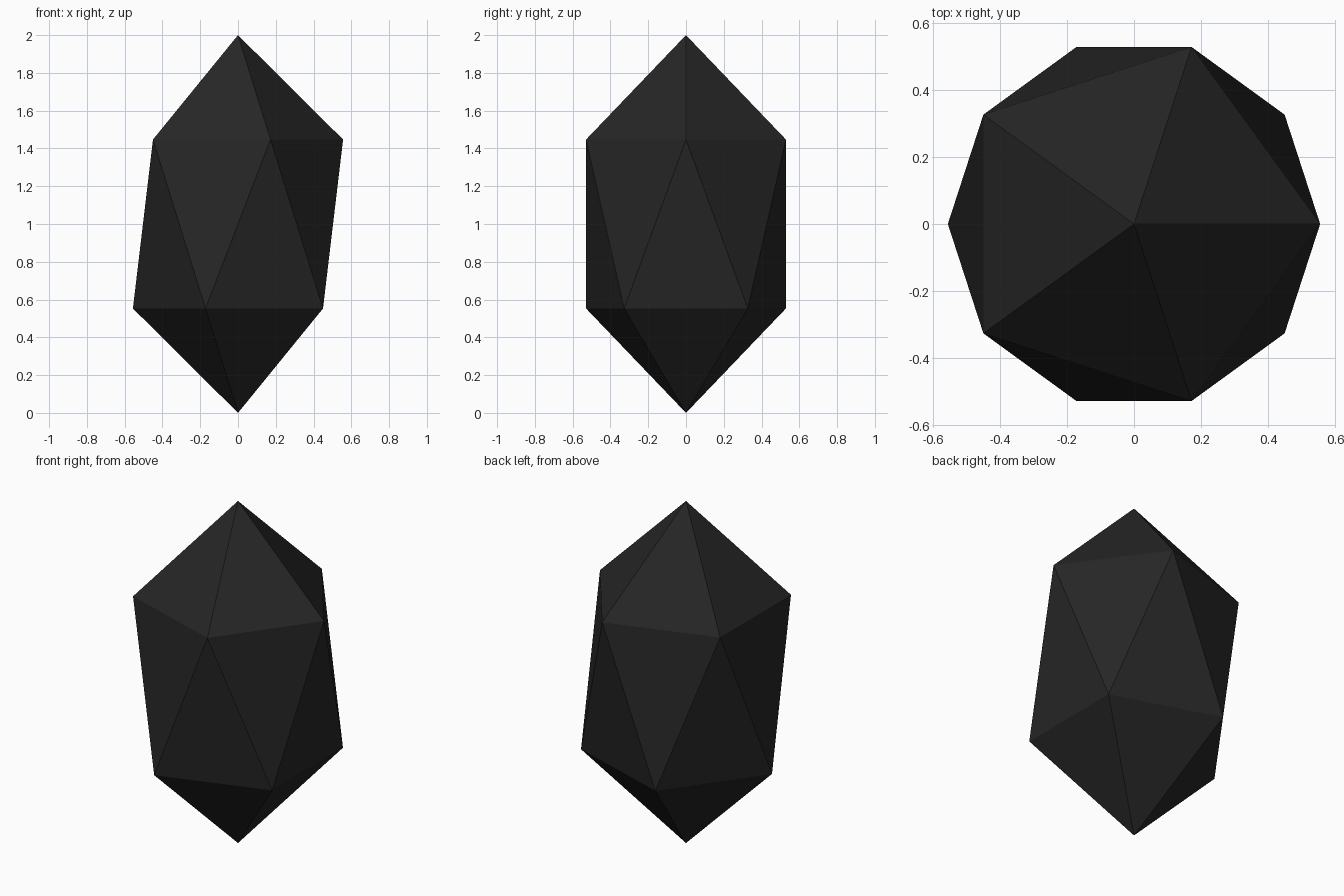
import bpy

cube = bpy.data.objects.get("Cube")
if cube:
    bpy.data.objects.remove(cube, do_unlink=True)

# Dark stone colour
colour = (0.019, 0.019, 0.019, 1.0)
mat = bpy.data.materials.new("charcoal_black")
mat.use_nodes = True
mat.diffuse_color = colour
mat.node_tree.nodes["Principled BSDF"].inputs["Base Color"].default_value = colour

# Tall twenty-sided crystal: a stretched icosahedron with flat faces
bpy.ops.mesh.primitive_ico_sphere_add(subdivisions=1, radius=1.0, location=(0, 0, 1))
crystal = bpy.context.object
crystal.name = "crystal"
crystal.scale = (0.622, 0.622, 1.0)
bpy.ops.object.transform_apply(location=False, rotation=False, scale=True)
bpy.ops.object.shade_flat()
crystal.data.materials.append(mat)
